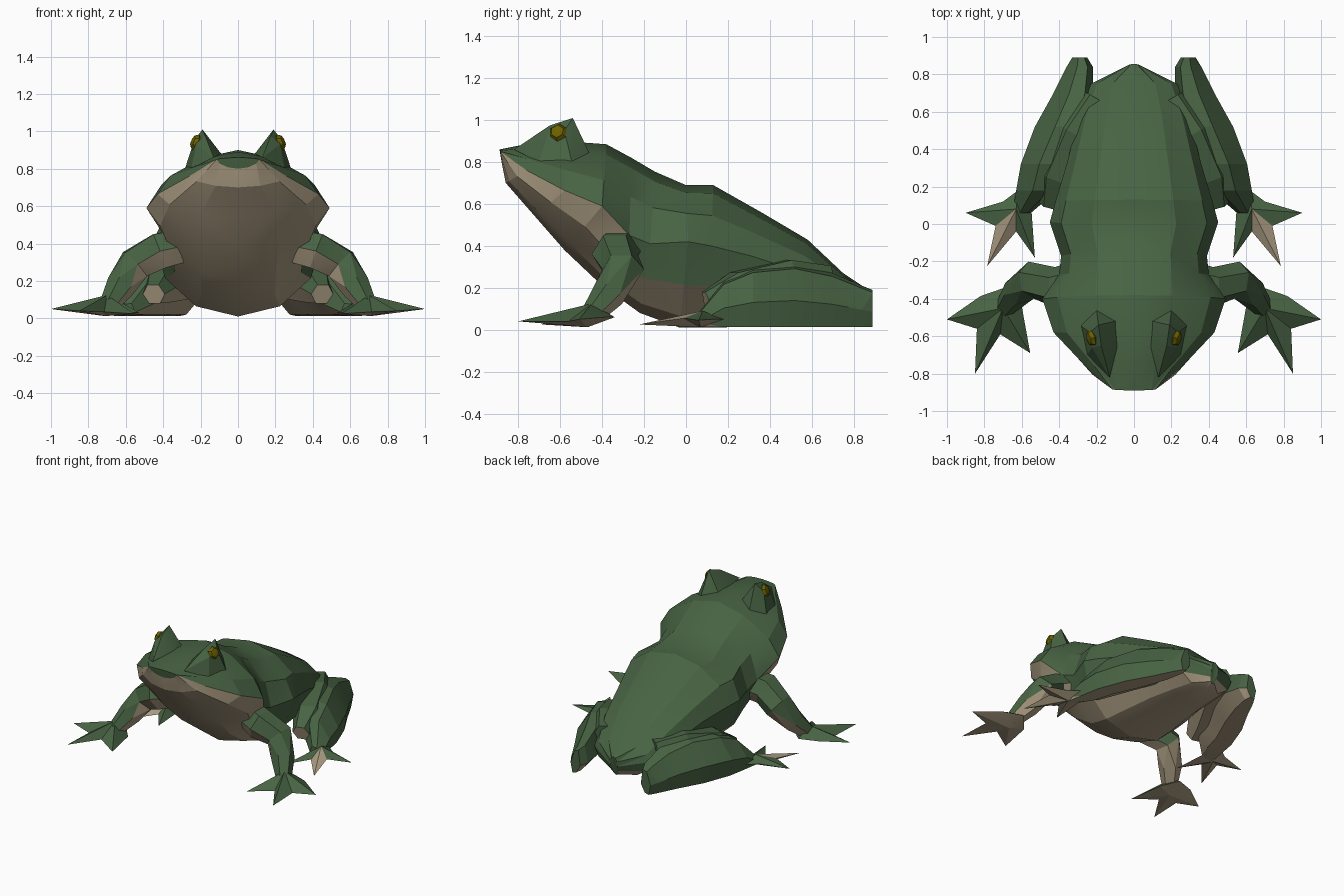
import bpy, bmesh, math
from mathutils import Vector

if "Cube" in bpy.data.objects:
    bpy.data.objects.remove(bpy.data.objects["Cube"])


def material(name, rgb):
    m = bpy.data.materials.new(name)
    m.diffuse_color = (*rgb, 1)
    m.use_nodes = True
    m.node_tree.nodes["Principled BSDF"].inputs["Base Color"].default_value = m.diffuse_color
    return m


GREEN = material("skin green", (0.064, 0.124, 0.056))
BEIGE = material("belly beige", (0.41, 0.335, 0.225))
YELLOW = material("eye yellow", (0.15, 0.118, 0.0))


def finish(name, bm, mats, rule=None, angle=16):
    """Turn a right-half bmesh into a mirrored, shaded object."""
    bmesh.ops.recalc_face_normals(bm, faces=bm.faces)
    bmesh.ops.triangulate(bm, faces=bm.faces)
    bm.normal_update()
    if rule:
        for f in bm.faces:
            f.material_index = 1 if rule(f) else f.material_index
    me = bpy.data.meshes.new(name)
    bm.to_mesh(me)
    bm.free()
    ob = bpy.data.objects.new(name, me)
    bpy.context.collection.objects.link(ob)
    for m in mats:
        me.materials.append(m)
    bpy.ops.object.select_all(action='DESELECT')
    ob.select_set(True)
    bpy.context.view_layer.objects.active = ob
    bpy.ops.object.shade_smooth_by_angle(angle=math.radians(angle))
    mod = ob.modifiers.new("mirror", 'MIRROR')
    mod.merge_threshold = 0.0005
    return ob


def loft(rings, closed=True):
    bm = bmesh.new()
    vs = [[bm.verts.new(p) for p in r] for r in rings]
    n = len(rings[0])
    for a, b in zip(vs, vs[1:]):
        for j in range(n if closed else n - 1):
            k = (j + 1) % n
            f = bm.faces.new((a[j], a[k], b[k], b[j]))
            if not closed:
                # Throat and belly: everything under the jaw and flank line
                y = sum(v.co.y for v in f.verts) / 4
                f.material_index = int(j >= (3 if y < -0.25 else 4))
    bm.faces.new(vs[0])
    bm.faces.new(vs[-1])
    return bm


def hull(points):
    bm = bmesh.new()
    for p in points:
        bm.verts.new(p)
    bmesh.ops.convex_hull(bm, input=bm.verts)
    return bm


def underside(f):
    return f.normal.z < -0.3


# Body: half rings from spine to jaw/flank to belly
# spine y, z | side x, y, z | belly y, z
sections = [
    (-0.89, 0.86, 0.115, -0.885, 0.85, -0.88, 0.80),
    (-0.74, 0.89, 0.26, -0.76, 0.76, -0.86, 0.70),
    (-0.58, 0.90, 0.43, -0.58, 0.665, -0.72, 0.54),
    (-0.38, 0.885, 0.49, -0.40, 0.59, -0.58, 0.38),
    (-0.26, 0.82, 0.40, -0.27, 0.45, -0.40, 0.21),
    (-0.15, 0.755, 0.39, -0.17, 0.41, -0.22, 0.08),
    (0.00, 0.69, 0.45, 0.01, 0.42, -0.03, 0.01),
    (0.13, 0.69, 0.42, 0.12, 0.40, 0.15, 0.01),
    (0.36, 0.56, 0.36, 0.32, 0.35, 0.40, 0.02),
    (0.58, 0.43, 0.30, 0.56, 0.27, 0.60, 0.02),
    (0.75, 0.27, 0.23, 0.75, 0.18, 0.74, 0.03),
    (0.855, 0.20, 0.03, 0.85, 0.13, 0.82, 0.05),
]
rings = []
for s, (ty, tz, w, sy, sz, by, bz) in enumerate(sections):
    ring = []
    for i in range(7):
        a = math.pi * i / 6
        p = 1.25 if s < 4 and i < 3 else 1.12 if s < 4 else 1.0
        x = w * max(0, math.sin(a)) ** p if 0 < i < 6 else 0
        c = abs(math.cos(a)) ** p
        ey, ez = (ty, tz) if i < 3 else (by, bz)
        ring.append((x, sy + (ey - sy) * c, sz + (ez - sz) * c))
    rings.append(ring)
finish("body", loft(rings, closed=False), [GREEN, BEIGE])

# Brow mounds rising to a peak behind each eye
finish("brow", hull([
    (0.19, -0.54, 1.01), (0.175, -0.65, 0.975), (0.235, -0.58, 0.95),
    (0.225, -0.66, 0.93), (0.09, -0.66, 0.88), (0.10, -0.52, 0.875),
    (0.20, -0.46, 0.84), (0.29, -0.54, 0.78), (0.25, -0.70, 0.80),
    (0.13, -0.82, 0.86)]), [GREEN])

# Eyes: six-sided domes facing outward
bm = bmesh.new()
bmesh.ops.create_uvsphere(bm, u_segments=6, v_segments=4, radius=0.046)
axis = Vector((0.85, -0.25, 0.35)).to_track_quat('Z', 'Y')
for v in bm.verts:
    v.co.z *= 0.6
    v.co = axis @ v.co + Vector((0.225, -0.61, 0.94))
finish("eye", bm, [YELLOW])


# Front legs: six-sided limb through shoulder, elbow and wrist
def limb(joints, sides=6):
    pts = [Vector(j[:3]) for j in joints]
    out = []
    for i, j in enumerate(joints):
        d = (pts[min(i + 1, len(pts) - 1)] - pts[max(i - 1, 0)]).normalized()
        u = d.cross(Vector((0, 0, 1))).normalized()
        v = u.cross(d)
        out.append([pts[i] + j[3] * (u * math.cos(t) + v * math.sin(t))
                    for t in (math.tau * k / sides for k in range(sides))])
    return loft(out)


finish("front_leg", limb([
    (0.26, -0.29, 0.40, 0.10), (0.42, -0.34, 0.36, 0.11),
    (0.55, -0.30, 0.29, 0.10), (0.63, -0.37, 0.17, 0.08),
    (0.70, -0.46, 0.06, 0.05)]), [GREEN, BEIGE],
    lambda f: f.normal.z < -0.35 or f.normal.x < -0.45)


# Webbed hands and feet: a star outline fanned to a raised centre
def paw(name, top, base, outline, pale=None):
    bm = bmesh.new()
    t, b = bm.verts.new(top), bm.verts.new(base)
    vs = [bm.verts.new(p) for p in outline]
    for p, q in zip(vs, vs[1:] + vs[:1]):
        bm.faces.new((t, p, q))
        bm.faces.new((b, q, p))
    tip = Vector(pale) if pale else None

    def rule(f):
        return underside(f) or (tip and any(
            (v.co - tip).length < 0.001 for v in f.verts))
    finish(name, bm, [GREEN, BEIGE], rule)


paw("front_foot", (0.70, -0.45, 0.125), (0.71, -0.47, 0.012), [
    (0.60, -0.44, 0.03), (0.555, -0.69, 0.025), (0.715, -0.59, 0.035),
    (0.85, -0.80, 0.04), (0.84, -0.56, 0.04), (1.0, -0.51, 0.05),
    (0.82, -0.385, 0.06), (0.69, -0.34, 0.06)])
paw("rear_foot", (0.63, 0.08, 0.09), (0.64, 0.07, 0.012), [
    (0.55, 0.10, 0.03), (0.53, -0.18, 0.03), (0.63, -0.04, 0.035),
    (0.785, -0.225, 0.025), (0.74, -0.01, 0.055), (0.90, 0.06, 0.045),
    (0.70, 0.12, 0.05), (0.62, 0.18, 0.05)], pale=(0.785, -0.225, 0.025))

# Folded rear legs: heel at the back, running forward to the ankle,
# with the sole sloping up toward the inner edge
# y, inner x, outer x, top z
slab = [(0.89, 0.25, 0.33, 0.19), (0.84, 0.22, 0.36, 0.21),
        (0.70, 0.22, 0.43, 0.27), (0.52, 0.26, 0.53, 0.31),
        (0.32, 0.36, 0.605, 0.29), (0.18, 0.41, 0.63, 0.23),
        (0.06, 0.55, 0.65, 0.08)]
finish("rear_leg", loft([
    [(a + 0.4 * (b - a), y, 0.02), (a, y, 0.42 * h), (a + 0.2 * (b - a), y, h),
     (a + 0.6 * (b - a), y, 0.94 * h), (b, y, 0.45 * h), (b - 0.015, y, 0.012)]
    for y, a, b, h in slab]), [GREEN, BEIGE], underside)

# Thighs: from the hip forward to the knee beside the flank
finish("thigh", limb([
    (0.19, 0.66, 0.21, 0.11), (0.30, 0.48, 0.22, 0.13),
    (0.41, 0.25, 0.18, 0.11), (0.45, 0.10, 0.13, 0.06)]),
    [GREEN, BEIGE], underside)
